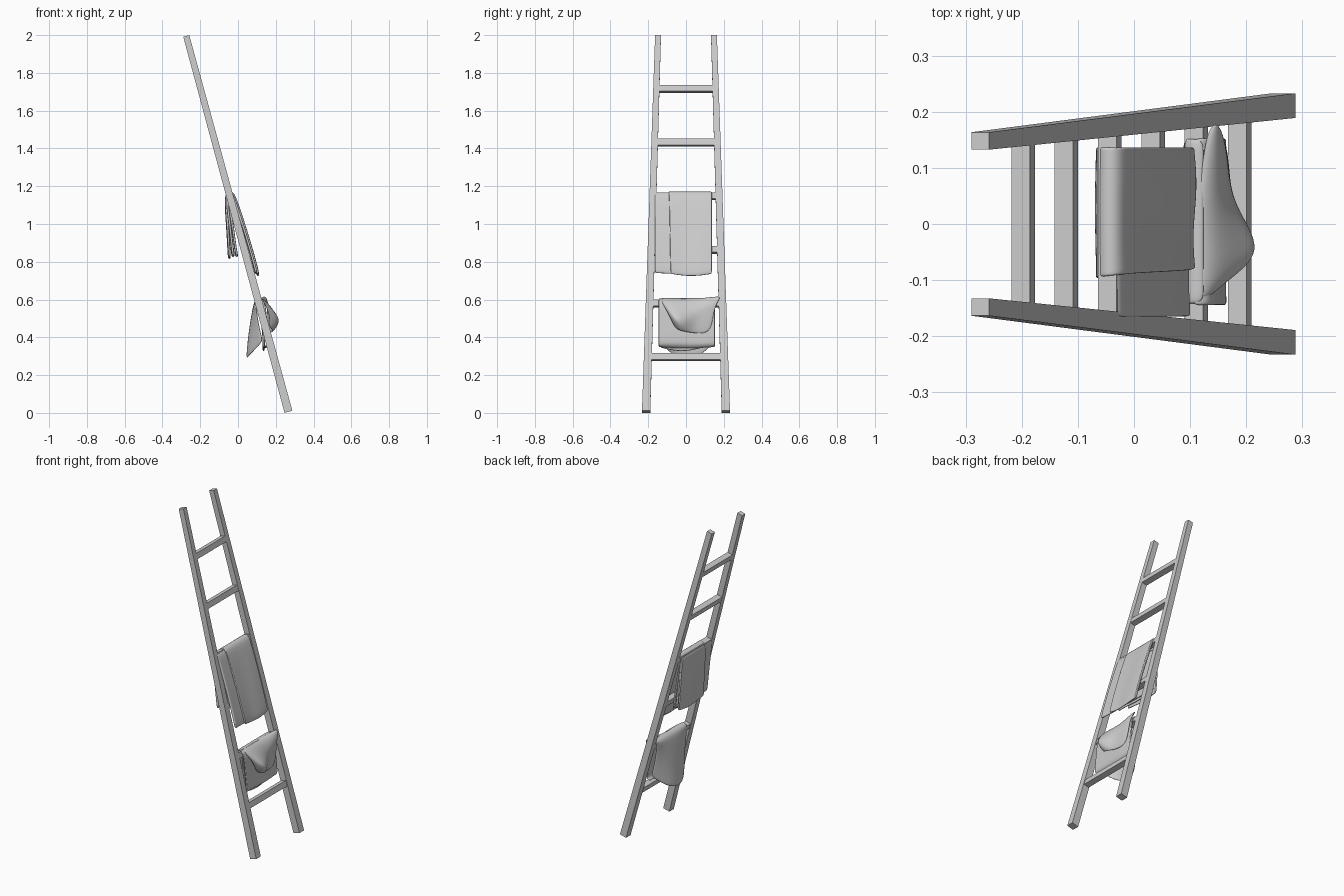
import bpy, bmesh, math
from mathutils import Vector

if "Cube" in bpy.data.objects:
    bpy.data.objects.remove(bpy.data.objects["Cube"])

BOT, TOP = Vector((0.267, 0.211, 0.006)), Vector((-0.274, 0.148, 1.9955))
PERP = Vector((0.965, 0, 0.263))      # across the rail, in the leaning plane
AXIS = Vector((-0.263, 0, 0.965))


def add_mesh(name, verts, faces):
    me = bpy.data.meshes.new(name)
    me.from_pydata([tuple(v) for v in verts], [], faces)
    bm = bmesh.new()
    bm.from_mesh(me)
    bmesh.ops.recalc_face_normals(bm, faces=bm.faces)
    bm.to_mesh(me)
    bm.free()
    ob = bpy.data.objects.new(name, me)
    bpy.context.collection.objects.link(ob)
    return ob


def beam(name, a, b, ra, rb, p, q):
    """Box from a to b, with half sizes ra / rb along p and q at its ends."""
    verts = []
    for c, r in ((a, ra), (b, rb)):
        verts += [c + p * (i * r[0]) + q * (j * r[1])
                  for i, j in ((-1, -1), (1, -1), (1, 1), (-1, 1))]
    faces = [(0, 1, 2, 3), (7, 6, 5, 4)]
    faces += [(i, (i + 1) % 4, (i + 1) % 4 + 4, i + 4) for i in range(4)]
    return add_mesh(name, verts, faces)


def cloth(name, rows, thick, levels=2):
    """Thick, smooth cloth through a grid of control points."""
    n = len(rows[0])
    faces = [(r * n + c, r * n + c + 1, (r + 1) * n + c + 1, (r + 1) * n + c)
             for r in range(len(rows) - 1) for c in range(n - 1)]
    ob = add_mesh(name, [p for row in rows for p in row], faces)
    s = ob.modifiers.new("thickness", 'SOLIDIFY')
    s.thickness, s.offset = thick, 0
    s = ob.modifiers.new("smooth", 'SUBSURF')
    s.levels = s.render_levels = levels
    for f in ob.data.polygons:
        f.use_smooth = True
    return ob


def drape(name, path, y0, y1, thick, slant=0.0, sag=0.0, n=9):
    """Cloth hung along an x-z path, spanning y0..y1 with soft waves."""
    rows = []
    for k, (x, z) in enumerate(path):
        t = k / (len(path) - 1)
        row = []
        # doubled edge columns keep the side edges crisp
        for s in [0, 0.03] + [i / (n - 1) for i in range(1, n - 1)] + [0.97, 1]:
            a = y0 + slant * t
            wave = 0.003 * math.sin(s * 7 + t * 3) * abs(2 * t - 1)
            drop = sag * math.sin(math.pi * s) if k in (0, len(path) - 1) else 0
            row.append((x + wave, a + (y1 - a) * s, z - drop))
        rows.append(row)
    return cloth(name, rows, thick)


# Two tapered side rails
Y = Vector((0, 1, 0))
for side, label in ((1, "back"), (-1, "front")):
    m = Vector((1, side, 1))
    beam(label + "_rail", BOT * m, TOP * m, (0.0215, 0.022), (0.0165, 0.0155), PERP, Y)

# Six rungs
for i in range(6):
    z = 0.295 + 0.284 * i
    c = BOT.lerp(TOP, (z - BOT.z) / (TOP.z - BOT.z))
    beam(f"rung_{i + 1}", c, c * Vector((1, -1, 1)), (0.017, 0.017), (0.017, 0.017), PERP, AXIS)

# Upper blanket, folded in layers over the third rung from the top
outer = [(-0.045, 0.825), (-0.048, 0.86), (-0.055, 0.98), (-0.066, 1.12), (-0.06, 1.165),
         (-0.028, 1.172), (-0.008, 1.12), (0.05, 0.94), (0.098, 0.77), (0.106, 0.735)]
inner = [(-0.025, 0.83), (-0.03, 0.86), (-0.042, 0.98), (-0.06, 1.12), (-0.053, 1.158),
         (-0.03, 1.163), (-0.016, 1.12), (0.042, 0.94), (0.09, 0.77), (0.097, 0.74)]
core = [(-0.006, 0.825), (-0.012, 0.86), (-0.028, 0.98), (-0.05, 1.12)]
drape("blanket_outer_layer", outer, -0.105, 0.137, 0.012, slant=0.025, sag=0.012)
drape("blanket_middle_layer", inner, -0.165, 0.132, 0.013, sag=0.006)
drape("blanket_inner_flap", core, -0.155, 0.135, 0.012)

# Lower throw: hanging back, bowed into a rounded point
rows = []
for k in range(8):
    v = k / 7
    row = []
    for i in range(11):
        s = i / 5 - 1
        e = min(abs(s) ** 2.2, 1)
        x_end, z_end = 0.048 + 0.085 * e, 0.29 + 0.09 * e
        bow = 0.006 * math.sin(math.pi * v)
        row.append((0.092 + (x_end - 0.092) * v - bow, 0.005 + 0.148 * s,
                    0.60 + (z_end - 0.60) * v))
    rows.append(row)
rows.insert(0, [(0.125, y, 0.605) for _, y, _ in rows[0]])
cloth("throw_back", rows, 0.01)

# Lower throw: front layers down the ladder face
drape("throw_front_layer", [(0.105, 0.603), (0.132, 0.597), (0.143, 0.55), (0.15, 0.47),
                            (0.16, 0.38), (0.158, 0.36), (0.14, 0.35)],
      -0.145, 0.153, 0.011, sag=0.008)
drape("throw_under_layer", [(0.12, 0.58), (0.128, 0.47), (0.138, 0.38), (0.135, 0.345)],
      -0.135, 0.09, 0.01, sag=0.02)

# Lower throw: gathered cowl with its corner poking outwards
cowl = [
    [(.10, -.125, .60), (.105, -.06, .603), (.11, .02, .603), (.12, .10, .605), (.13, .165, .612)],
    [(.125, -.14, .608), (.145, -.07, .597), (.14, .02, .592), (.14, .10, .60), (.145, .185, .617)],
    [(.15, -.115, .56), (.207, -.065, .52), (.168, .03, .537), (.158, .10, .57), (.153, .175, .592)],
    [(.165, -.085, .51), (.246, -.05, .482), (.175, .03, .485), (.163, .09, .53), (.158, .152, .555)],
    [(.162, -.06, .45), (.19, -.03, .432), (.17, .03, .422), (.167, .075, .415), (.163, .135, .425)],
]
cloth("throw_cowl", cowl, 0.012, 3)
